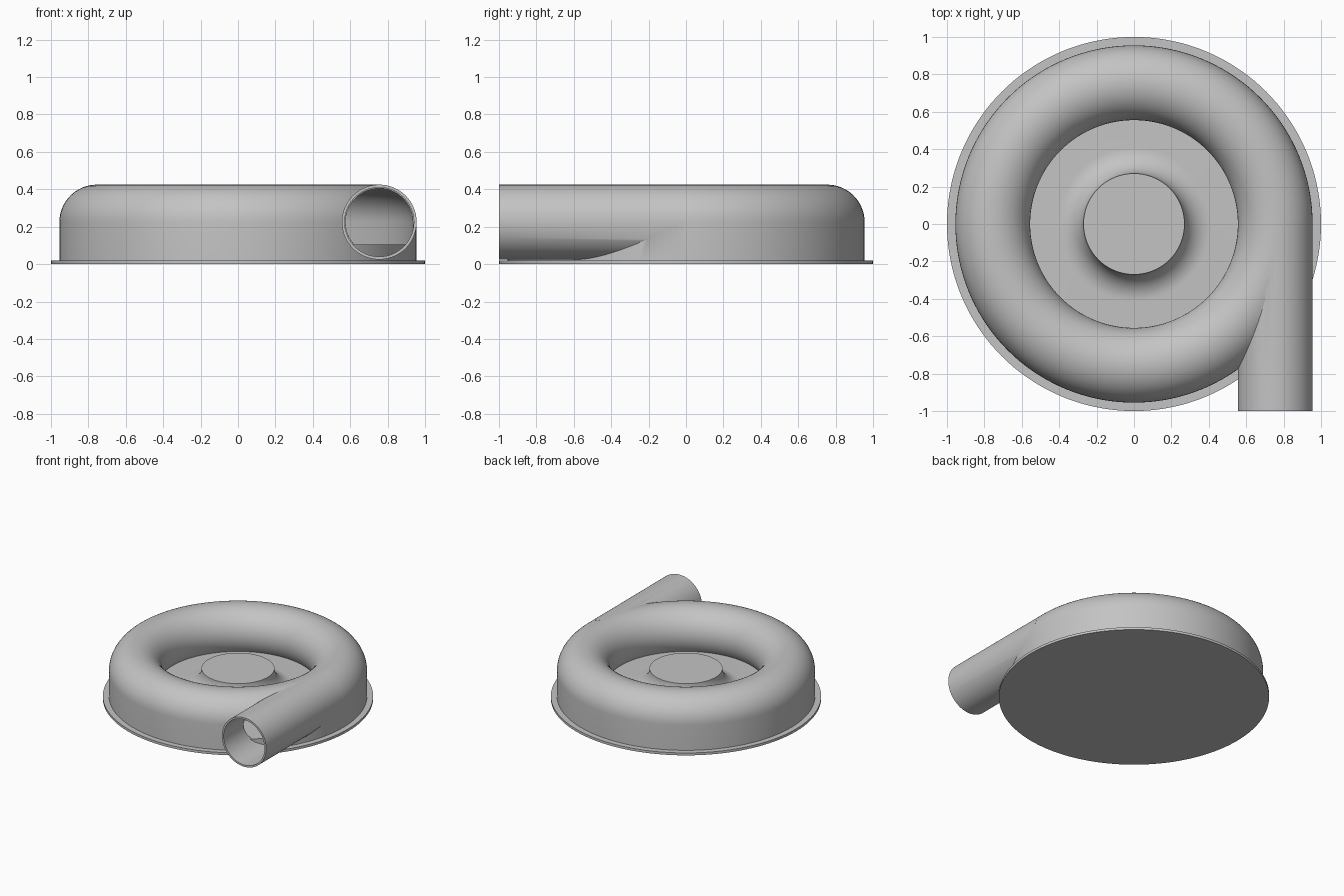
import bpy, bmesh
from math import sin, cos, pi, radians, asin
from mathutils import Matrix, Vector

cube = bpy.data.objects.get("Cube")
if cube:
    bpy.data.objects.remove(cube, do_unlink=True)

RING, TUBE, MID = 0.755, 0.2, 0.225    # volute ring radius, tube radius, tube height
FLOOR, WALL = 0.105, 0.02

grey = bpy.data.materials.new("plain_grey")
grey.use_nodes = True
colour = (0.55, 0.55, 0.55, 1)
grey.diffuse_color = colour
grey.node_tree.nodes["Principled BSDF"].inputs["Base Color"].default_value = colour


def add_object(name, bm):
    bmesh.ops.recalc_face_normals(bm, faces=bm.faces)
    mesh = bpy.data.meshes.new(name)
    bm.to_mesh(mesh)
    bm.free()
    mesh.materials.append(grey)
    obj = bpy.data.objects.new(name, mesh)
    bpy.context.collection.objects.link(obj)
    return obj


def smooth(obj):
    obj.data.shade_smooth()
    obj.data.set_sharp_from_angle(angle=radians(30))


def arc(r0, z0, radius, start, end, steps):
    angles = [start + (end - start) * i / steps for i in range(steps + 1)]
    return [(r0 + radius * cos(a), z0 + radius * sin(a)) for a in angles]


def revolve(name, profile, closed=False):
    bm = bmesh.new()
    verts = [bm.verts.new((r, 0, z)) for r, z in profile]
    pairs = list(zip(verts, verts[1:]))
    if closed:
        pairs.append((verts[-1], verts[0]))
    edges = [bm.edges.new(p) for p in pairs]
    bmesh.ops.spin(bm, geom=verts + edges, cent=(0, 0, 0), axis=(0, 0, 1),
                   angle=2 * pi, steps=144)
    bmesh.ops.remove_doubles(bm, verts=bm.verts, dist=1e-5)
    return add_object(name, bm)


def ring_solid(name, radius, bottom):
    # Round on top, straight outer wall, tube curling in down to the floor
    end = pi + asin((MID - FLOOR) / radius)
    curve = arc(RING, MID, radius, 0, end, 32)
    profile = [(RING + radius, bottom)] + curve + [(curve[-1][0], bottom)]
    return revolve(name, profile, closed=True)


def pipe_solid(name, radius, y0, y1):
    bm = bmesh.new()
    place = Matrix.Translation(Vector((RING, (y0 + y1) / 2, MID))) @ Matrix.Rotation(pi / 2, 4, 'X')
    bmesh.ops.create_cone(bm, cap_ends=True, segments=72, radius1=radius,
                          radius2=radius, depth=y1 - y0, matrix=place)
    return add_object(name, bm)


def combine(target, tool, operation):
    mod = target.modifiers.new("cut", 'BOOLEAN')
    mod.operation, mod.object, mod.solver = operation, tool, 'EXACT'
    graph = bpy.context.evaluated_depsgraph_get()
    mesh = bpy.data.meshes.new_from_object(target.evaluated_get(graph))
    target.modifiers.clear()
    target.data = mesh
    bpy.data.objects.remove(tool, do_unlink=True)


# Flat mounting plate
base = revolve("base_plate", [(0, 0), (1, 0), (1, WALL), (0, WALL)])
smooth(base)

# Inner floor with a flared central hub
hub_curve = arc(0.41, FLOOR + 0.14, 0.14, 1.5 * pi, pi, 16)
floor = revolve("floor_and_hub", [(0, 0.01), (0.945, 0.01), (0.945, FLOOR)]
                + hub_curve + [(0, FLOOR + 0.14)])
smooth(floor)

# Hollow ring housing with a tangential outlet pipe
housing = ring_solid("housing_and_outlet", TUBE, 0.015)
combine(housing, pipe_solid("outlet", TUBE, -1, -0.01), 'UNION')
combine(housing, pipe_solid("bore", TUBE - 0.015, -1.1, -0.015), 'DIFFERENCE')
combine(housing, ring_solid("cavity", TUBE - WALL, -0.1), 'DIFFERENCE')
smooth(housing)
